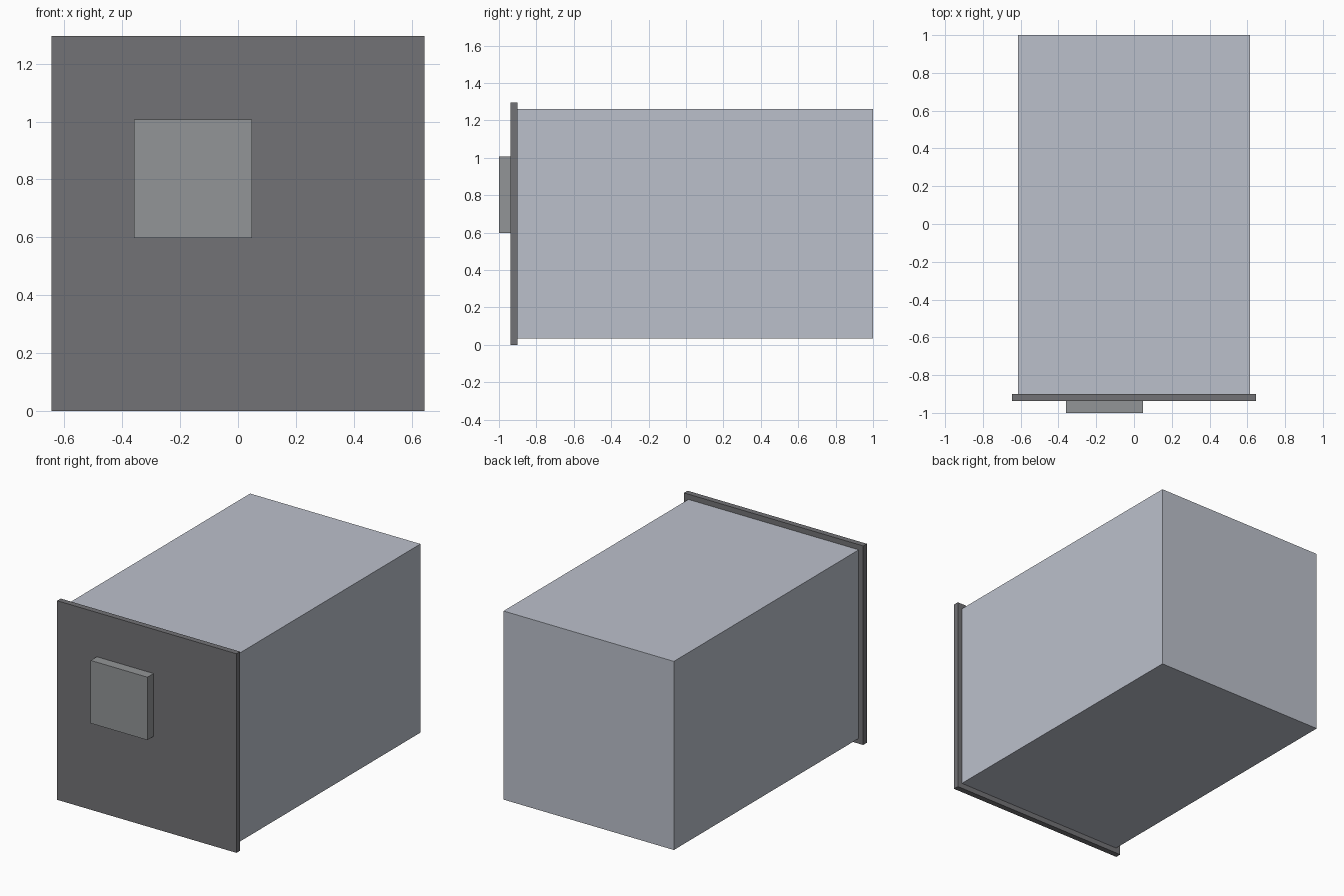
import bpy

if "Cube" in bpy.data.objects:
    bpy.data.objects.remove(bpy.data.objects["Cube"])


def box(name, x, y, z, color):
    """Axis-aligned box from (min, max) ranges on each axis."""
    ranges = (x, y, z)
    bpy.ops.mesh.primitive_cube_add(size=1, location=[(a + b) / 2 for a, b in ranges])
    ob = bpy.context.object
    ob.name = name
    for v in ob.data.vertices:
        for i, (a, b) in enumerate(ranges):
            v.co[i] *= b - a
    mat = bpy.data.materials.new(name + "_material")
    mat.diffuse_color = (*color, 1)
    mat.use_nodes = True
    mat.node_tree.nodes["Principled BSDF"].inputs["Base Color"].default_value = mat.diffuse_color
    ob.data.materials.append(mat)
    return ob


# Long closed housing
box("housing", (-0.613, 0.613), (-0.90, 1.0), (0.034, 1.261), (0.50, 0.53, 0.60))
# Thin front panel overhanging the housing on all sides
box("front_panel", (-0.645, 0.645), (-0.937, -0.90), (0.0, 1.295), (0.17, 0.17, 0.18))
# Raised square block on the panel
box("front_block", (-0.36, 0.048), (-1.0, -0.937), (0.598, 1.007), (0.29, 0.30, 0.31))
